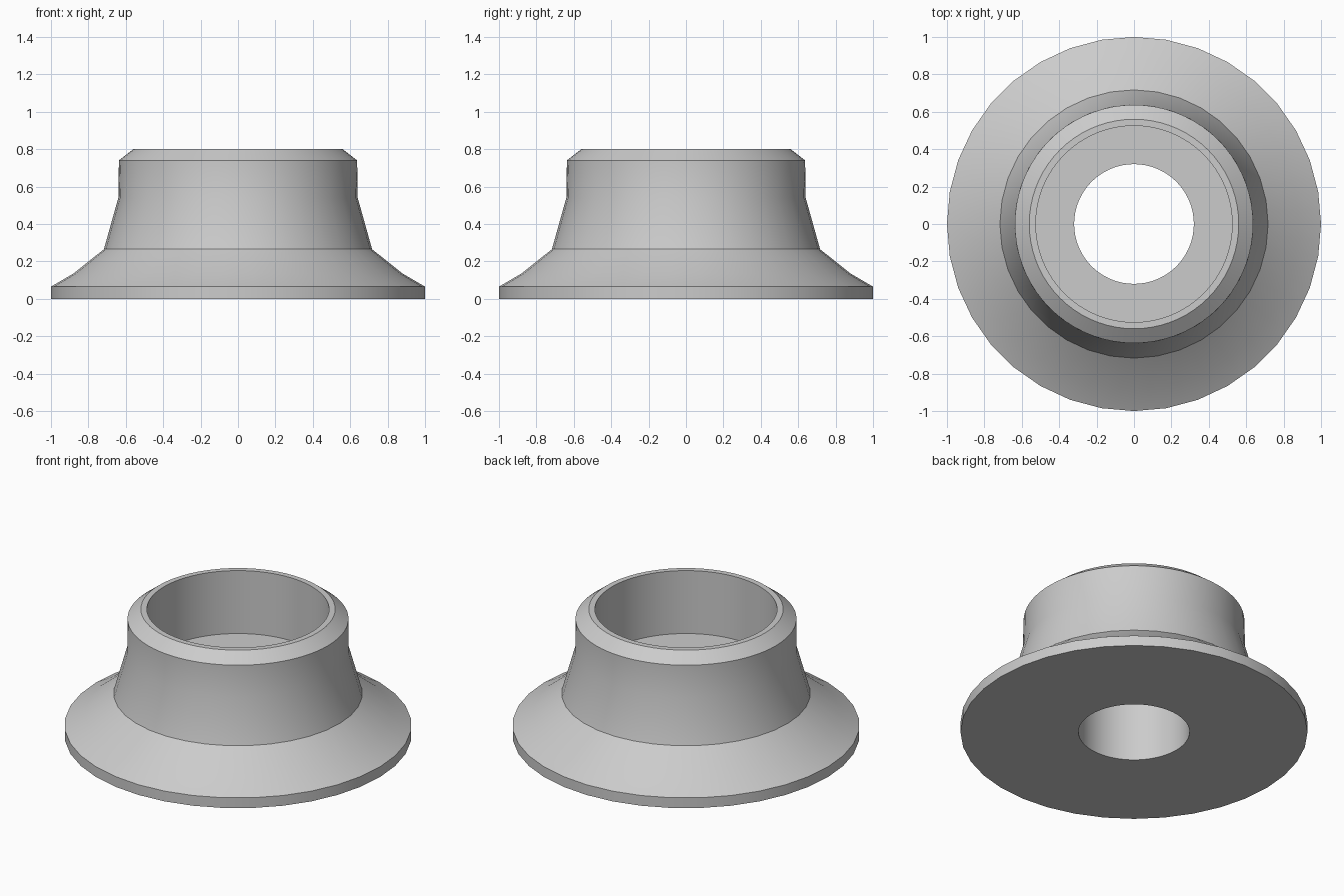
import bpy
import bmesh
from math import cos, sin, tau, pi, radians

cube = bpy.data.objects.get("Cube")
if cube:
    bpy.data.objects.remove(cube, do_unlink=True)

SEGMENTS = 72

metal = bpy.data.materials.new("light grey metal")
metal.use_nodes = True
grey = (0.6, 0.6, 0.6, 1)
metal.diffuse_color = grey
metal.node_tree.nodes["Principled BSDF"].inputs["Base Color"].default_value = grey

# Closed cross-section: radius, height, coarse (True = 36-sided ring)
profile = [
    (0.32, 0.00, False),   # through hole, bottom
    (1.00, 0.00, True),    # flange rim
    (1.00, 0.065, True),
    (0.88, 0.135, True),   # flared skirt
    (0.717, 0.265, True),
    (0.64, 0.54, True),    # neck
    (0.637, 0.74, False),
    (0.56, 0.80, False),   # chamfer and lip
    (0.525, 0.80, False),
    (0.525, 0.40, False),  # socket wall and floor
    (0.32, 0.40, False),
]


def add_ring(bm, radius, height, coarse):
    """Ring of vertices; a coarse ring has every other vertex on a chord."""
    ring = []
    for i in range(SEGMENTS):
        r = radius * cos(tau / SEGMENTS) if coarse and i % 2 else radius
        a = tau * i / SEGMENTS + pi / 2
        ring.append(bm.verts.new((r * cos(a), r * sin(a), height)))
    return ring


# Flanged collar, lathed from the cross-section
bm = bmesh.new()
rings = [add_ring(bm, *point) for point in profile]
for lower, upper in zip(rings, rings[1:] + rings[:1]):
    for i in range(SEGMENTS):
        j = (i + 1) % SEGMENTS
        bm.faces.new((lower[i], lower[j], upper[j], upper[i]))
bmesh.ops.recalc_face_normals(bm, faces=bm.faces)

mesh = bpy.data.meshes.new("flanged_collar")
bm.to_mesh(mesh)
bm.free()
mesh.materials.append(metal)
collar = bpy.data.objects.new("flanged_collar", mesh)
bpy.context.collection.objects.link(collar)

# Smooth round surfaces, crisp edges
bpy.ops.object.select_all(action="DESELECT")
collar.select_set(True)
bpy.context.view_layer.objects.active = collar
bpy.ops.object.shade_smooth_by_angle(angle=radians(30))
